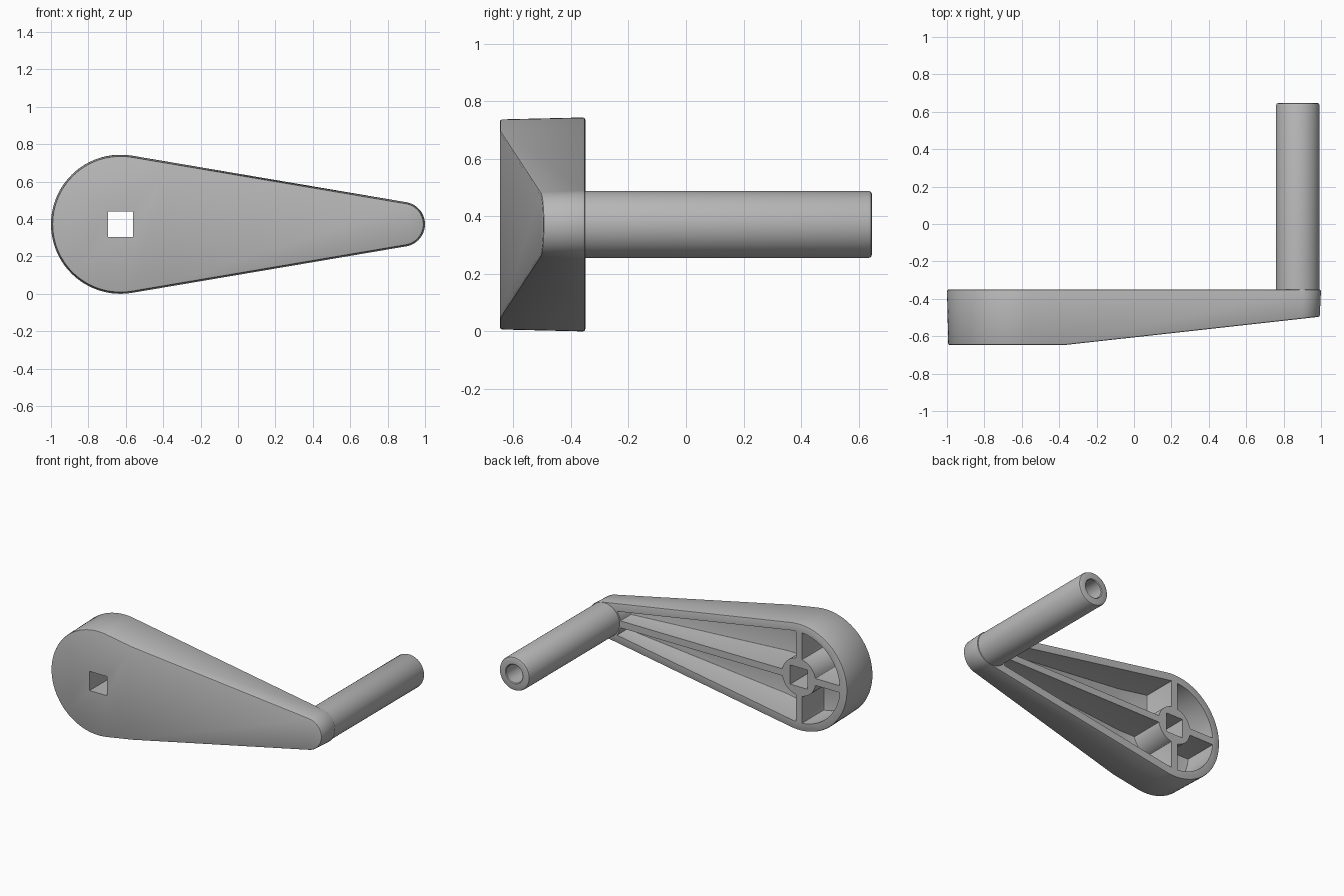
import bpy
import bmesh
import math
from math import cos, sin, pi
from mathutils import Matrix, Vector

cube = bpy.data.objects.get("Cube")
if cube:
    bpy.data.objects.remove(cube, do_unlink=True)

# Main dimensions
ZC = 0.372                      # height of the arm's axis
HUB_X, HUB_R = -0.628, 0.372    # wide end
TIP_X, TIP_R = 0.88, 0.12       # narrow end
FRONT, BACK = -0.647, -0.35
BEND_X, TIP_FRONT = -0.37, -0.495

grey = bpy.data.materials.new("grey plastic")
grey.use_nodes = True
grey.diffuse_color = (0.48, 0.48, 0.48, 1)
grey.node_tree.nodes["Principled BSDF"].inputs["Base Color"].default_value = (0.48, 0.48, 0.48, 1)


def make_object(name, bm):
    bmesh.ops.recalc_face_normals(bm, faces=bm.faces[:])
    mesh = bpy.data.meshes.new(name)
    bm.to_mesh(mesh)
    bm.free()
    mesh.materials.append(grey)
    obj = bpy.data.objects.new(name, mesh)
    bpy.context.collection.objects.link(obj)
    return obj


def teardrop(inset, steps=48):
    """Two arcs joined by their common tangents."""
    t = math.acos((HUB_R - TIP_R) / (TIP_X - HUB_X))
    pts = []
    for cx, r, a0, a1 in ((HUB_X, HUB_R, t, 2 * pi - t), (TIP_X, TIP_R, -t, t)):
        for i in range(steps + 1):
            a = a0 + (a1 - a0) * i / steps
            pts.append((cx + (r - inset) * cos(a), ZC + (r - inset) * sin(a)))
    return pts


def teardrop_solid(name, inset, draft, floor, back):
    """Teardrop prism whose front slopes back beyond the bend."""
    bm = bmesh.new()
    rear = [bm.verts.new((x, back, z)) for x, z in teardrop(inset)]
    fore = [bm.verts.new((x, FRONT, z)) for x, z in teardrop(inset + draft)]
    bm.faces.new(rear)
    bm.faces.new(fore)
    for i in range(len(rear)):
        j = (i + 1) % len(rear)
        bm.faces.new((rear[i], rear[j], fore[j], fore[i]))
    bmesh.ops.bisect_plane(bm, geom=bm.verts[:] + bm.edges[:] + bm.faces[:],
                           plane_co=(BEND_X, 0, 0), plane_no=(1, 0, 0))
    for v in bm.verts:
        if abs(v.co.y - FRONT) < 1e-4:
            slope = max(0, (v.co.x - BEND_X) / (1 - BEND_X))
            v.co.y = FRONT + floor + slope * (TIP_FRONT - FRONT)
    return make_object(name, bm)


def box(name, x0, x1, z0, z1):
    bm = bmesh.new()
    bmesh.ops.create_cube(bm, size=1, matrix=Matrix.Translation(
        ((x0 + x1) / 2, -0.5, (z0 + z1) / 2)) @ Matrix.Diagonal((x1 - x0, 1, z1 - z0, 1)))
    return make_object(name, bm)


def cylinder(name, x, r):
    bm = bmesh.new()
    bmesh.ops.create_cone(bm, cap_ends=True, segments=48, radius1=r, radius2=r, depth=1,
                          matrix=Matrix.Translation((x, -0.5, ZC)) @ Matrix.Rotation(pi / 2, 4, 'X'))
    return make_object(name, bm)


def activate(obj):
    bpy.ops.object.select_all(action='DESELECT')
    obj.select_set(True)
    bpy.context.view_layer.objects.active = obj


def bevel(obj, width, segments):
    activate(obj)
    mod = obj.modifiers.new("Bevel", 'BEVEL')
    mod.width, mod.segments = width, segments
    mod.limit_method, mod.angle_limit = 'ANGLE', math.radians(40)
    bpy.ops.object.modifier_apply(modifier=mod.name)


def subtract(obj, cutter):
    activate(obj)
    mod = obj.modifiers.new("Cut", 'BOOLEAN')
    mod.operation, mod.solver, mod.object = 'DIFFERENCE', 'EXACT', cutter
    bpy.ops.object.modifier_apply(modifier=mod.name)
    bpy.data.objects.remove(cutter, do_unlink=True)


# Pockets: hollow of the arm, minus ribs, hub and handle boss
pockets = teardrop_solid("pockets", 0.055, 0, 0.055, BACK + 0.1)
RIB = 0.024
for part in (cylinder("hub", HUB_X, 0.13),
             cylinder("boss", TIP_X, 0.13),
             box("long_rib", -1.1, TIP_X, ZC - RIB, ZC + RIB),
             box("cross_rib", HUB_X - RIB, HUB_X + RIB, -0.1, 0.9)):
    subtract(pockets, part)
bevel(pockets, 0.016, 3)

# Arm: tapered body, opened from the back, with a square shaft hole
arm = teardrop_solid("crank_arm", 0, 0.007, 0, BACK)
bevel(arm, 0.008, 2)
subtract(arm, pockets)
subtract(arm, box("shaft_hole", HUB_X - 0.067, HUB_X + 0.067, ZC - 0.067, ZC + 0.067))

# Handle: hollow round grip, turned about its own axis
profile = [(0, -0.4), (0.117, -0.4), (0.117, 0.633), (0.113, 0.643), (0.103, 0.647),
           (0.068, 0.647), (0.063, 0.642), (0.063, -0.34), (0, -0.34)]
axis = Vector((0.876, 0, ZC))
bm = bmesh.new()
verts = [bm.verts.new(axis + Vector((r, y, 0))) for r, y in profile]
edges = [bm.edges.new(pair) for pair in zip(verts, verts[1:])]
bmesh.ops.spin(bm, geom=verts + edges, cent=axis, axis=(0, 1, 0), angle=2 * pi, steps=64)
bmesh.ops.remove_doubles(bm, verts=bm.verts[:], dist=1e-5)
handle = make_object("handle", bm)

for obj in (arm, handle):
    activate(obj)
    bpy.ops.object.shade_smooth_by_angle(angle=math.radians(35))
